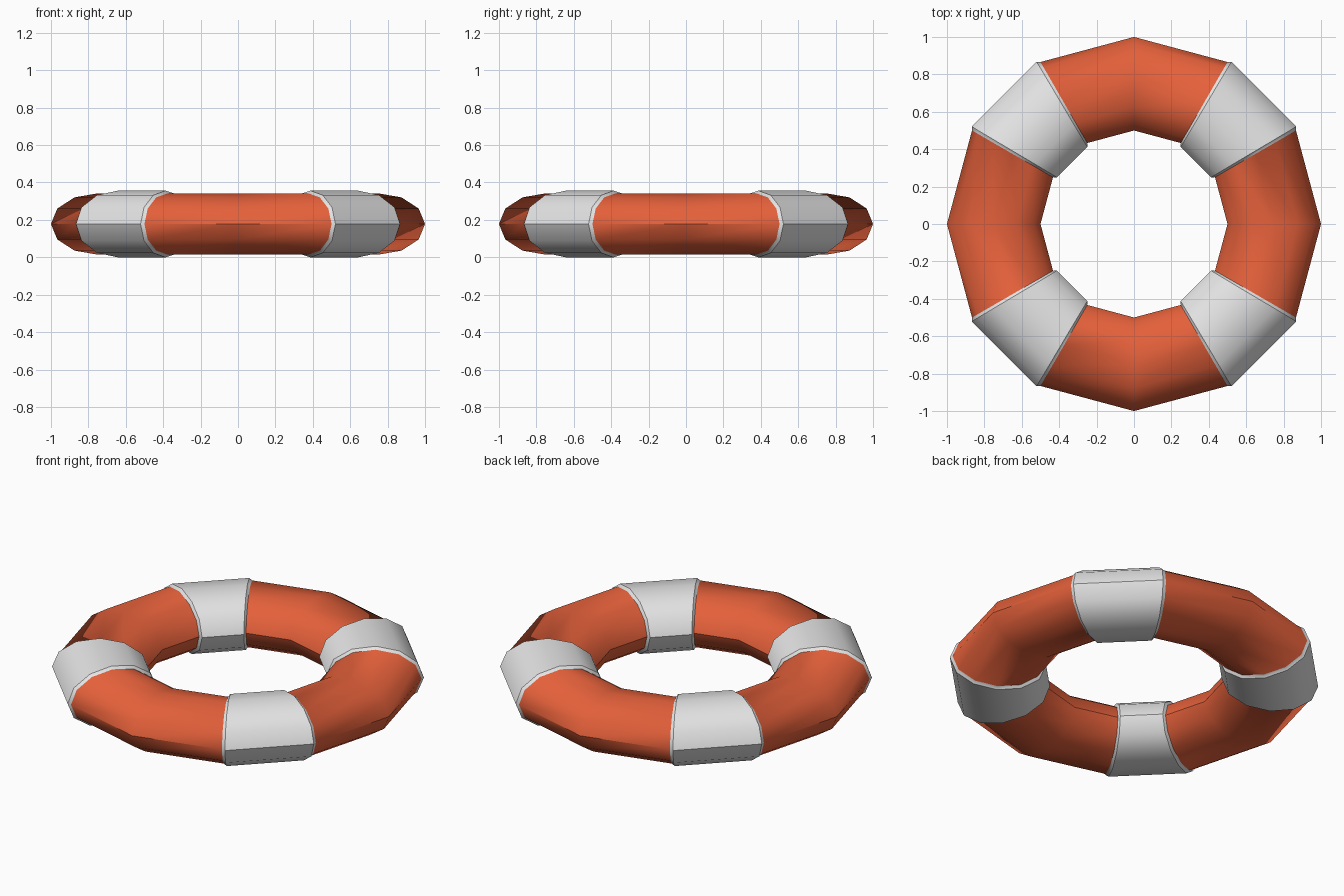
import bpy, bmesh, math
from mathutils import Vector

if "Cube" in bpy.data.objects:
    bpy.data.objects.remove(bpy.data.objects["Cube"])

SEG, SIDES = 12, 12          # segments round the ring, sides of the tube
RING, WIDE, TALL, MID = 0.75, 0.25, 0.164, 0.178


def material(name, rgb):
    m = bpy.data.materials.new(name)
    m.diffuse_color = (*rgb, 1)
    m.use_nodes = True
    m.node_tree.nodes["Principled BSDF"].inputs["Base Color"].default_value = m.diffuse_color
    return m


# Ring: oval tube swept round z
bm = bmesh.new()
loops = []
for i in range(SEG):
    a = math.tau * i / SEG
    loop = []
    for j in range(SIDES):
        t = math.tau * j / SIDES
        r = RING + WIDE * math.cos(t)
        loop.append(bm.verts.new((r * math.cos(a), r * math.sin(a), MID + TALL * math.sin(t))))
    loops.append(loop)

bands = []
for i in range(SEG):
    p, q = loops[i], loops[(i + 1) % SEG]
    for j in range(SIDES):
        k = (j + 1) % SIDES
        f = bm.faces.new((p[j], q[j], q[k], p[k]))
        # every third segment is a white band
        if i % 3 == 1:
            f.material_index = 1
            bands.append(f)
bmesh.ops.recalc_face_normals(bm, faces=bm.faces)

# White bands: raised slightly with sloped ends
bmesh.ops.inset_region(bm, faces=bands, thickness=0.014, depth=0.014,
                       use_even_offset=True, use_boundary=True)
for f in bm.faces:
    c = f.calc_center_median()
    f.material_index = int(math.degrees(math.atan2(c.y, c.x)) % 90 // 30 == 1)

mesh = bpy.data.meshes.new("life_ring")
bm.to_mesh(mesh)
bm.free()
mesh.materials.append(material("orange", (0.78, 0.118, 0.043)))
mesh.materials.append(material("white", (0.78, 0.78, 0.78)))
ring = bpy.data.objects.new("life_ring", mesh)
bpy.context.collection.objects.link(ring)
bpy.context.view_layer.objects.active = ring
ring.select_set(True)
bpy.ops.object.shade_smooth_by_angle(angle=math.radians(42))
